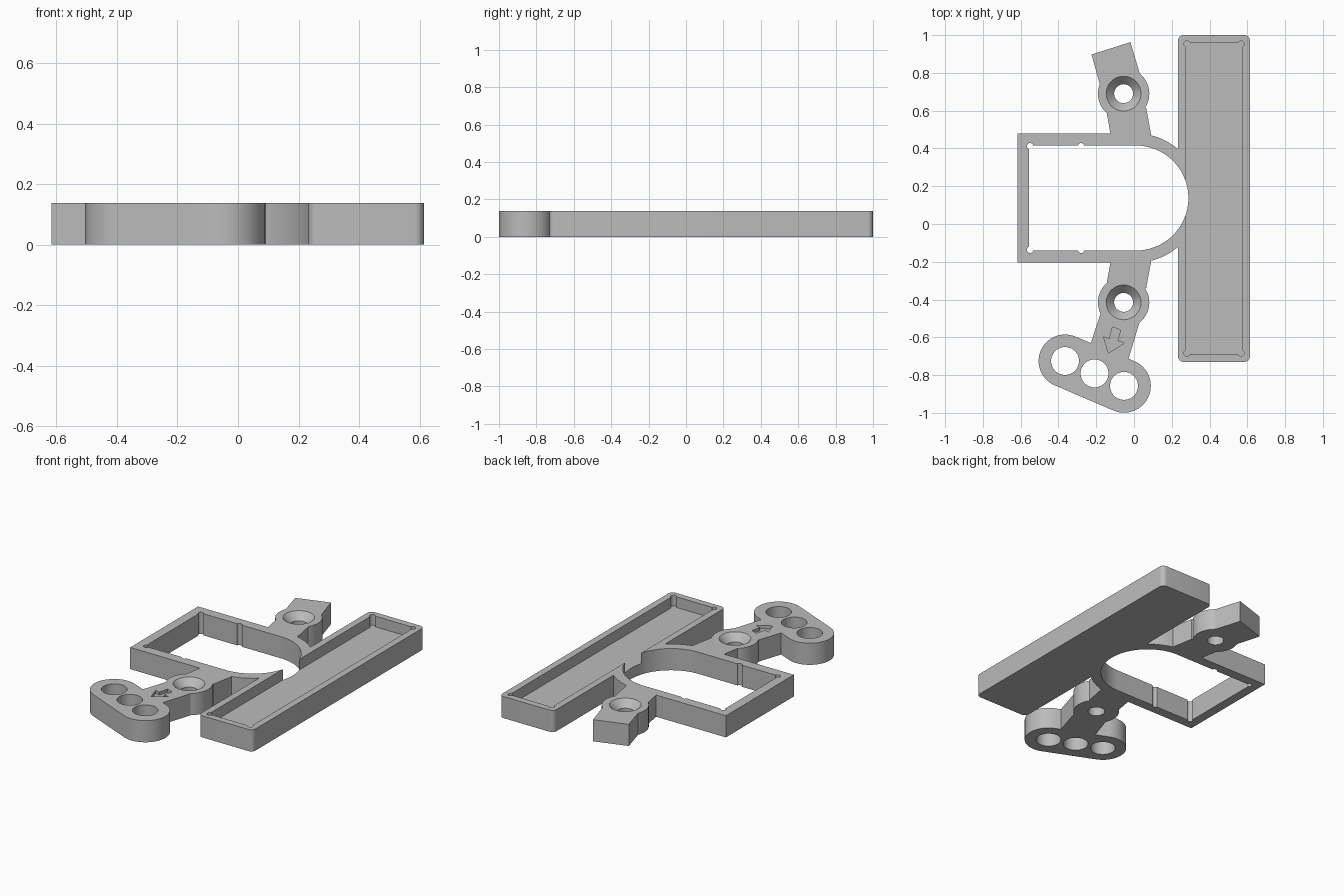
import bpy, bmesh, math

if "Cube" in bpy.data.objects:
    bpy.data.objects.remove(bpy.data.objects["Cube"])

H = 0.138          # plate height
FLOOR = 0.07       # tray floor height
EPS = 0.02         # overshoot of cutters

grey = bpy.data.materials.new("plain grey")
grey.diffuse_color = (0.5, 0.5, 0.5, 1)
grey.use_nodes = True
grey.node_tree.nodes["Principled BSDF"].inputs["Base Color"].default_value = grey.diffuse_color


def make(name, bm):
    bmesh.ops.recalc_face_normals(bm, faces=bm.faces[:])
    me = bpy.data.meshes.new(name)
    bm.to_mesh(me)
    bm.free()
    me.materials.append(grey)
    ob = bpy.data.objects.new(name, me)
    bpy.context.collection.objects.link(ob)
    return ob


def prism(name, pts, z0=0.0, z1=H):
    """Extrude a closed outline from z0 to z1."""
    bm = bmesh.new()
    face = bm.faces.new([bm.verts.new((x, y, z0)) for x, y in pts])
    ext = bmesh.ops.extrude_face_region(bm, geom=[face])["geom"]
    for v in ext:
        if isinstance(v, bmesh.types.BMVert):
            v.co.z = z1
    return make(name, bm)


def arc(cx, cy, r, a0, a1, n):
    return [(cx + r * math.cos(math.radians(a0 + (a1 - a0) * i / n)),
             cy + r * math.sin(math.radians(a0 + (a1 - a0) * i / n)))
            for i in range(n + 1)]


def circle(cx, cy, r, n=48):
    return arc(cx, cy, r, 0, 360, n)[:-1]


def rect(x0, x1, y0, y1):
    return [(x0, y0), (x1, y0), (x1, y1), (x0, y1)]


def d_shape(x0, cx, cy, r):
    """Rectangle on the left that ends in a half circle on the right."""
    return [(x0, cy - r)] + arc(cx, cy, r, -90, 90, 64) + [(x0, cy + r)]


def cone(name, cx, cy, r0, r1, z0, z1):
    bm = bmesh.new()
    bmesh.ops.create_cone(bm, cap_ends=True, segments=48, radius1=r0,
                          radius2=r1, depth=z1 - z0)
    bmesh.ops.translate(bm, verts=bm.verts[:], vec=(cx, cy, (z0 + z1) / 2))
    return make(name, bm)


def combine(body, other, op):
    mod = body.modifiers.new("bool", 'BOOLEAN')
    mod.operation, mod.solver, mod.object = op, 'EXACT', other
    bpy.context.view_layer.update()
    dg = bpy.context.evaluated_depsgraph_get()
    me = bpy.data.meshes.new_from_object(body.evaluated_get(dg))
    body.modifiers.clear()
    body.data = me
    bpy.data.objects.remove(other)


def add(body, pts):
    combine(body, prism("piece", pts), 'UNION')


def cut(body, pts, z0=-EPS):
    combine(body, prism("cutter", pts, z0, H + EPS), 'DIFFERENCE')


# --- window frame with rounded end
CY = 0.1375
body = prism("bracket_plate", d_shape(-0.617, 0.01, CY, 0.3415))

# --- long tray block with rounded corners
X0, X1, Y0, Y1, R = 0.233, 0.614, -0.73, 1.0, 0.03
add(body, arc(X1 - R, Y1 - R, R, 0, 90, 8) + arc(X0 + R, Y1 - R, R, 90, 180, 8)
    + arc(X0 + R, Y0 + R, R, 180, 270, 8) + arc(X1 - R, Y0 + R, R, 270, 360, 8))

# --- arms and screw bosses, mirrored about the frame's middle line
bosses = [(-0.055, CY + 0.5525), (-0.055, CY - 0.5525)]
for s in (1, -1):
    add(body, [(x, CY + s * dy) for x, dy in
               [(-0.121, 0.32), (-0.146, 0.46), (-0.1, 0.53), (0.0, 0.53),
                (0.065, 0.475), (0.097, 0.30)]])
for bx, by in bosses:
    add(body, circle(bx, by, 0.136, 64))

# --- tilted upper tab
add(body, [(-0.225, 0.897), (-0.019, 0.963), (0.031, 0.795),
           (-0.02, 0.70), (-0.09, 0.70), (-0.181, 0.74)])

# --- lower arm and three-hole capsule end
add(body, [(-0.174, -0.465), (-0.09, -0.42), (-0.02, -0.43), (0.031, -0.515),
           (-0.031, -0.72), (-0.08, -0.82), (-0.2, -0.76), (-0.23, -0.635)])
tilt = math.degrees(math.atan2(-0.132, 0.312))
add(body, arc(-0.053, -0.857, 0.142, tilt - 90, tilt + 90, 32)
    + arc(-0.365, -0.725, 0.14, tilt + 90, tilt + 270, 32))

# --- window opening with corner and side relief notches
cut(body, d_shape(-0.557, 0.01, CY, 0.278))
for x in (-0.55, -0.28):
    for y in (CY + 0.274, CY - 0.274):
        cut(body, circle(x, y, 0.017, 20))

# --- tray cavity with corner reliefs
cut(body, rect(0.276, 0.571, -0.688, 0.958), FLOOR)
for x in (0.281, 0.566):
    for y in (-0.683, 0.953):
        cut(body, circle(x, y, 0.017, 20), FLOOR)

# --- countersunk screw holes
for bx, by in bosses:
    cut(body, circle(bx, by, 0.05))
    combine(body, cone("cutter", bx, by, 0.05, 0.0986, H - 0.045, H + 0.007),
            'DIFFERENCE')

# --- three round holes
for i in range(3):
    cut(body, circle(-0.365 + 0.156 * i, -0.725 - 0.066 * i, 0.074))

# --- shallow engraved arrow
cut(body, [(-0.114, -0.545), (-0.071, -0.561), (-0.087, -0.619), (-0.05, -0.63),
           (-0.135, -0.683), (-0.161, -0.598), (-0.13, -0.608)], H - 0.02)

# --- smooth curved walls, sharp edges elsewhere
body.data.shade_smooth()
body.data.set_sharp_from_angle(angle=math.radians(30))
